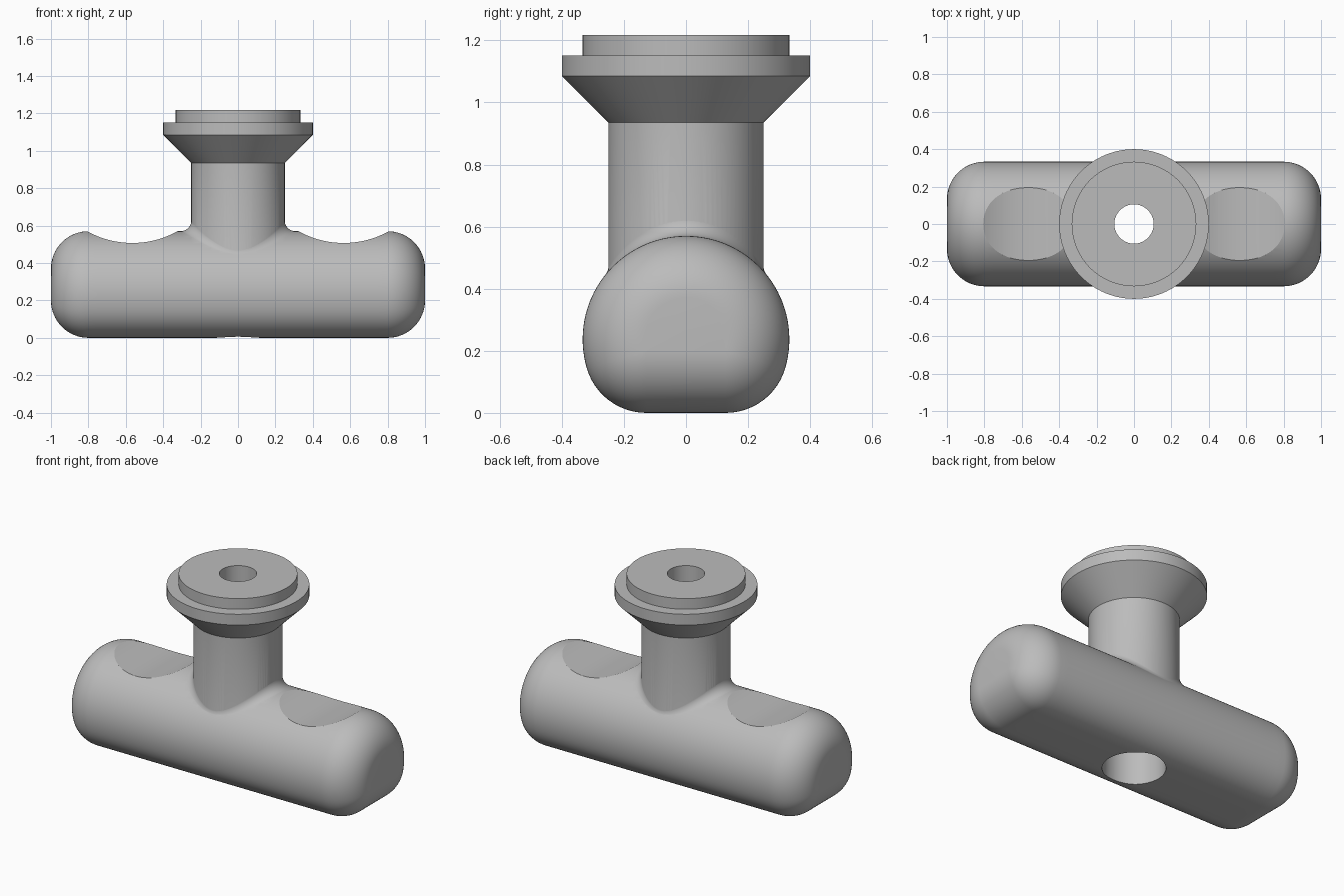
import bpy, bmesh
from math import sin, cos, pi, sqrt, asin, radians
from mathutils import Vector

cube = bpy.data.objects.get("Cube")
if cube:
    bpy.data.objects.remove(cube, do_unlink=True)

grey = bpy.data.materials.new("plain grey")
grey.use_nodes = True
colour = (0.5, 0.5, 0.5, 1)
grey.diffuse_color = colour
grey.node_tree.nodes["Principled BSDF"].inputs["Base Color"].default_value = colour

BODY_R, BODY_Z, ROUND = 0.333, 0.237, 0.2
NECK_R, FILLET = 0.25, 0.06
SEG = 96


def loft(name, rings, closed=False):
    """Skin a list of equal rings; cap the ends or join last to first."""
    bm = bmesh.new()
    loops = [[bm.verts.new(p) for p in ring] for ring in rings]
    pairs = list(zip(loops, loops[1:]))
    if closed:
        pairs.append((loops[-1], loops[0]))
    else:
        bm.faces.new(loops[0])
        bm.faces.new(loops[-1])
    n = len(loops[0])
    for a, b in pairs:
        for i in range(n):
            j = (i + 1) % n
            bm.faces.new((a[i], a[j], b[j], b[i]))
    bmesh.ops.recalc_face_normals(bm, faces=bm.faces)
    mesh = bpy.data.meshes.new(name)
    bm.to_mesh(mesh)
    bm.free()
    mesh.materials.append(grey)
    obj = bpy.data.objects.new(name, mesh)
    bpy.context.collection.objects.link(obj)
    return obj


def lathe(name, profile):
    """Revolve (radius, height) points about z."""
    return loft(name, [[(r * cos(2 * pi * i / SEG), r * sin(2 * pi * i / SEG), z)
                        for i in range(SEG)] for r, z in profile])


def combine(target, tool, operation):
    mod = target.modifiers.new("combine", "BOOLEAN")
    mod.object, mod.operation, mod.solver = tool, operation, "EXACT"
    bpy.context.view_layer.objects.active = target
    bpy.ops.object.modifier_apply(modifier=mod.name)
    bpy.data.objects.remove(tool, do_unlink=True)


# Crossbar: flat-bottomed round section, with every outer edge rounded
core_r = BODY_R - ROUND
dip = asin((BODY_Z - ROUND) / core_r)
section = []
for i in range(65):
    a = -dip + (pi + 2 * dip) * i / 64
    section.append((core_r * cos(a), core_r * sin(a), a))
for side, start, stop in ((-1, pi + dip, 1.5 * pi), (1, -pi / 2, -dip)):
    for i in range(13):
        a = start + (stop - start) * i / 12
        if abs(a - (pi + dip)) > 1e-6 and abs(a + dip) > 1e-6:
            section.append((side * core_r * cos(dip), -core_r * sin(dip), a))


def bar_ring(x, offset):
    return [(x, y + offset * cos(a), BODY_Z + z + offset * sin(a)) for y, z, a in section]


half = [(0.8 * i / 16, ROUND) for i in range(17)]
half += [(0.8 + ROUND * sin(t), ROUND * cos(t)) for t in (pi / 2 * i / 16 for i in range(1, 17))]
half[-1] = (1.0, 0.0005)
stations = [(-x, o) for x, o in half[:0:-1]] + half
handle = loft("tee_handle", [bar_ring(x, o) for x, o in stations])

# Neck with flared collar and raised top
neck = lathe("neck", [(NECK_R, 0.22), (NECK_R, 0.935), (0.4, 1.085), (0.4, 1.152),
                      (BODY_R, 1.152), (BODY_R, 1.218)])
combine(handle, neck, "UNION")

# Rounded blend where the neck meets the crossbar
rings = []
reach = NECK_R + FILLET
for i in range(SEG):
    t = 2 * pi * (i + 0.5) / SEG
    y = reach * sin(t)
    rise = sqrt((BODY_R + FILLET) ** 2 - y * y)
    centre = Vector((reach * cos(t), y, BODY_Z + rise))
    to_neck = Vector((-cos(t), -sin(t), 0))
    to_bar = Vector((0, -y, -rise)).normalized()
    arc = [centre + to_neck.slerp(to_bar, k / 8) * (FILLET + 0.001) for k in range(9)]
    inner = Vector((0.22 * cos(t), 0.22 * sin(t), arc[-1].z - 0.02))
    rings.append(arc + [inner, Vector((inner.x, inner.y, arc[0].z))])
combine(handle, loft("neck_blend", rings, closed=True), "UNION")

# Finger scoops across the top of each arm
for side in (-1, 1):
    bpy.ops.mesh.primitive_cylinder_add(vertices=160, radius=0.495, depth=1,
                                        location=(side * 0.565, 0, 1.002),
                                        rotation=(pi / 2, 0, 0))
    scoop = bpy.context.object
    # keep the cutter clear of the neck
    bpy.ops.object.transform_apply(location=True, rotation=True)
    bm = bmesh.new()
    bm.from_mesh(scoop.data)
    for z, up in ((0.6, 1),):
        bmesh.ops.bisect_plane(bm, geom=bm.verts[:] + bm.edges[:] + bm.faces[:],
                               plane_co=(0, 0, z), plane_no=(0, 0, up), clear_outer=True)
    bmesh.ops.bisect_plane(bm, geom=bm.verts[:] + bm.edges[:] + bm.faces[:],
                           plane_co=(side * 0.316, 0, 0), plane_no=(-side, 0, 0),
                           clear_outer=True)
    bmesh.ops.holes_fill(bm, edges=[e for e in bm.edges if e.is_boundary])
    bmesh.ops.recalc_face_normals(bm, faces=bm.faces)
    bm.to_mesh(scoop.data)
    bm.free()
    scoop.data.materials.append(grey)
    combine(handle, scoop, "DIFFERENCE")

# Stepped bore: wide from below, narrow at the top
bore = lathe("bore", [(0.175, -0.1), (0.175, 0.75), (0.105, 0.75), (0.105, 1.4)])
combine(handle, bore, "DIFFERENCE")

# Smooth shading with crisp machined edges
bpy.ops.object.select_all(action="DESELECT")
handle.select_set(True)
bpy.context.view_layer.objects.active = handle
bpy.ops.object.shade_smooth_by_angle(angle=radians(25))
